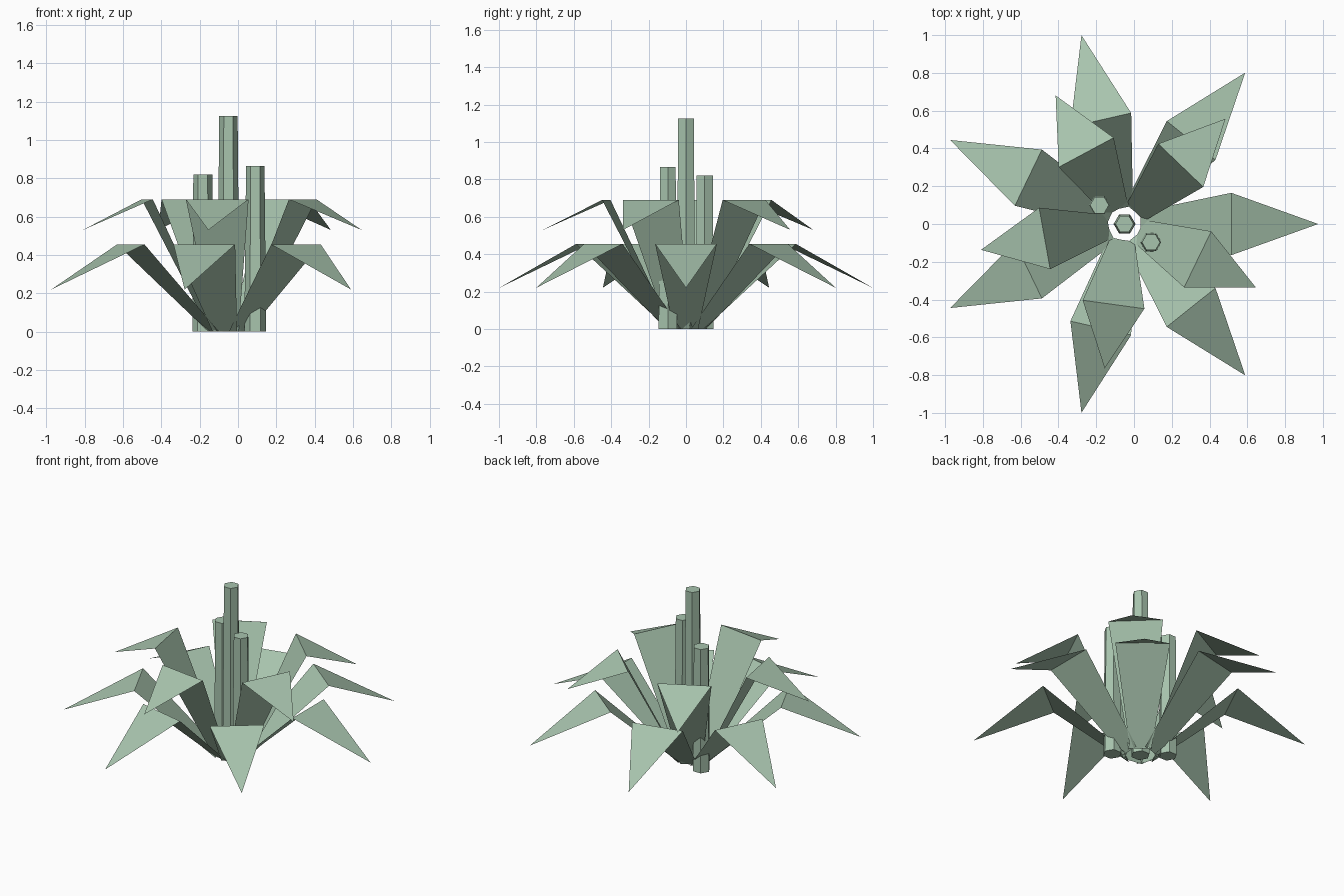
import bpy, bmesh, math
from mathutils import Matrix, Vector

if "Cube" in bpy.data.objects:
    bpy.data.objects.remove(bpy.data.objects["Cube"], do_unlink=True)

CENTRE_X = -0.05

green = bpy.data.materials.new("pale_green")
green.use_nodes = True
green.diffuse_color = (0.39, 0.55, 0.42, 1)
green.node_tree.nodes["Principled BSDF"].inputs["Base Color"].default_value = green.diffuse_color


def add_object(name, bm, location):
    mesh = bpy.data.meshes.new(name)
    bm.to_mesh(mesh)
    bm.free()
    mesh.materials.append(green)
    obj = bpy.data.objects.new(name, mesh)
    obj.location = location
    bpy.context.collection.objects.link(obj)
    return obj


def leaf_ring(name, count, start, knee, tip):
    """Folded sheet leaves: a rising blade, then a drooping pointed end."""
    base_r, base_w, knee_w = 0.085, 0.065, 0.165
    for i in range(count):
        turn = Matrix.Rotation(math.radians(start) + math.tau * i / count, 3, 'Z')
        bm = bmesh.new()
        points = [(base_r, -base_w, 0), (knee[0], -knee_w, knee[1]),
                  (knee[0], knee_w, knee[1]), (base_r, base_w, 0),
                  (tip[0], 0, tip[1])]
        v = [bm.verts.new(turn @ Vector(p)) for p in points]
        bm.faces.new(v[:4])
        bm.faces.new((v[1], v[4], v[2]))
        add_object(f"{name}_{i + 1}", bm, (CENTRE_X, 0, 0))


def stalk(name, x, y, height, bottom_r, top_r):
    """Six-sided upright stalk standing on the ground."""
    bm = bmesh.new()
    bmesh.ops.create_cone(bm, cap_ends=True, segments=6, radius1=bottom_r,
                          radius2=top_r, depth=height)
    # Put corners on the x axis
    on_axis = any(abs(v.co.y) < 1e-4 for v in bm.verts)
    if not on_axis:
        bmesh.ops.rotate(bm, verts=bm.verts, matrix=Matrix.Rotation(math.pi / 6, 3, 'Z'))
    bmesh.ops.translate(bm, verts=bm.verts, vec=(0, 0, height / 2))
    add_object(name, bm, (x, y, 0))


# Low wide ring and high narrow ring of leaves
leaf_ring("outer_leaf", 7, 0, knee=(0.565, 0.455), tip=(1.025, 0.22))
leaf_ring("inner_leaf", 5, 46.2, knee=(0.43, 0.69), tip=(0.772, 0.53))

# Flower stalks
stalk("centre_stalk", CENTRE_X, 0, 1.125, 0.058, 0.048)
stalk("front_stalk", 0.09, -0.097, 0.865, 0.057, 0.048)
stalk("back_stalk", -0.183, 0.1, 0.82, 0.055, 0.05)
